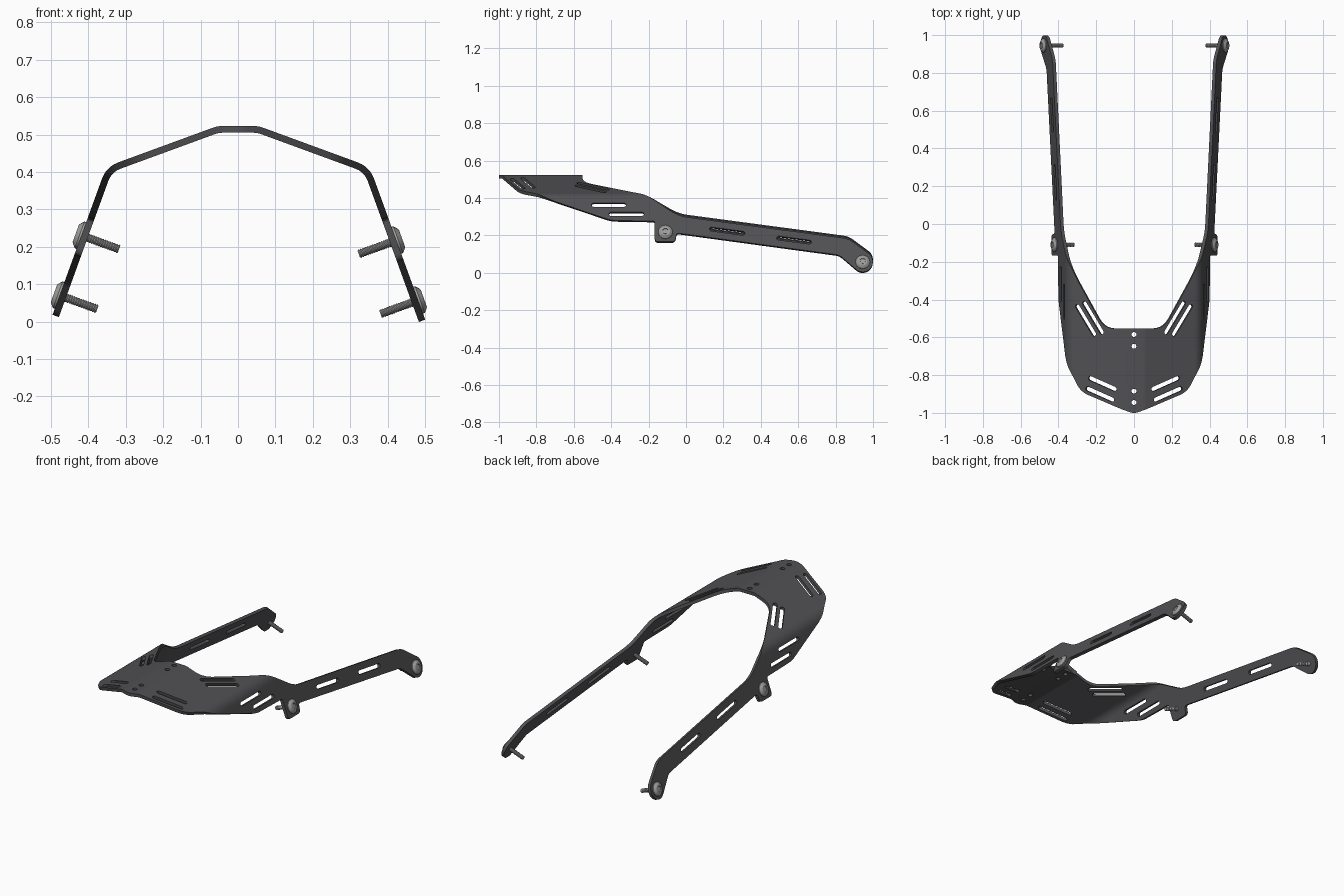
import bpy, bmesh, math
from mathutils import Vector, Matrix

if "Cube" in bpy.data.objects:
    bpy.data.objects.remove(bpy.data.objects["Cube"])

HALF = 0.009                      # half the sheet thickness
LEFT_LIFT = 0.013                 # the left arm sits slightly higher


def material(name, rgb):
    m = bpy.data.materials.new(name)
    m.diffuse_color = (*rgb, 1)
    m.use_nodes = True
    m.node_tree.nodes["Principled BSDF"].inputs["Base Color"].default_value = m.diffuse_color
    return m


dark = material("dark coated metal", (0.081, 0.079, 0.085))
steel = material("steel", (0.34, 0.34, 0.335))


def rounded(points, steps=5):
    """Soften each corner of (a, b, cut length) points; zero keeps it sharp."""
    out = []
    for i, (a, b, r) in enumerate(points):
        p = Vector((a, b))
        if r == 0:
            out.append(p)
            continue
        before = Vector(points[i - 1][:2]) - p
        after = Vector(points[(i + 1) % len(points)][:2]) - p
        s = p + before.normalized() * min(r, before.length * 0.49)
        e = p + after.normalized() * min(r, after.length * 0.49)
        for k in range(steps + 1):
            t = k / steps
            out.append(s * (1 - t) ** 2 + p * 2 * t * (1 - t) + e * t * t)
    return out


# Bent cross-section of the sheet (x, z), centre to right edge
path = rounded([(0, 0.514, 0), (0.053, 0.514, 0.012),
                (0.345, 0.407, 0.03), (0.511, -0.05, 0)])
dist = [0.0]
for p, q in zip(path, path[1:]):
    dist.append(dist[-1] + (q - p).length)
seg_n = [Vector((-(q - p).y, (q - p).x)).normalized() for p, q in zip(path, path[1:])]
node_n = [seg_n[0]] + [(a + b).normalized() for a, b in zip(seg_n, seg_n[1:])] + [seg_n[-1]]


def bend(u, y, w):
    """Place a flat-pattern point on the bent sheet."""
    d = abs(u)
    i = max(k for k in range(len(dist) - 1) if dist[k] <= d)
    t = (d - dist[i]) / (dist[i + 1] - dist[i])
    p = (path[i] + node_n[i] * w).lerp(path[i + 1] + node_n[i + 1] * w, t)
    return Vector((math.copysign(1, u) * p.x if u else 0, y, p.y))


def u_of(axis, value):
    """Flat distance at which the section reaches an x (0) or z (1) value."""
    for i in range(len(path) - 1):
        a, b = path[i][axis], path[i + 1][axis]
        if a != b and min(a, b) <= value <= max(a, b):
            return dist[i] + (value - a) / (b - a) * (dist[i + 1] - dist[i])
    return dist[-1]


def top(side, x, y, r=0):
    return (side * u_of(0, x), y, r)


def flank(side, y, z, r=0):
    lift = LEFT_LIFT if side < 0 and y > -0.168 else 0
    return (side * u_of(1, z + lift), y, r)


def half_outline(s):
    pts = [top(s, 0.28, -0.888, 0.05), top(s, 0.318, -0.81, 0.04),
           flank(s, -0.73, 0.388, 0.05), flank(s, -0.40, 0.277, 0.03),
           flank(s, -0.168, 0.273, 0.008), flank(s, -0.167, 0.163, 0.02),
           flank(s, -0.058, 0.163, 0.02), flank(s, -0.05, 0.210, 0.015),
           flank(s, 0.82, 0.092, 0.02)]
    for k in range(13):           # round arm end
        a = math.radians(-130 + 15 * k)
        pts.append(flank(s, 0.945 + 0.054 * math.cos(a), 0.056 + 0.054 * math.sin(a)))
    pts += [flank(s, 0.87, 0.179, 0.03), flank(s, -0.04, 0.300, 0.05),
            flank(s, -0.20, 0.403, 0.06), top(s, 0.30, -0.29, 0.03),
            top(s, 0.155, -0.553, 0.06)]
    return pts


def slot(a, b, width):
    a, b = Vector(a[:2]), Vector(b[:2])
    d = (b - a).normalized()
    base, r = math.atan2(d.y, d.x), width / 2
    pts = []
    for c, start in ((b - d * r, base - math.pi / 2), (a + d * r, base + math.pi / 2)):
        for k in range(9):
            t = start + math.pi * k / 8
            pts.append(c + r * Vector((math.cos(t), math.sin(t))))
    return pts


# Flat pattern: outline, slots and centre holes
right, left = half_outline(1), half_outline(-1)
loops = [rounded([(0, -1.006, 0.03)] + right + left[::-1])]
for s in (1, -1):
    for a, b in [((0.162, -0.583), (0.265, -0.41)), ((0.203, -0.592), (0.302, -0.427)),
                 ((0.09, -0.878), (0.238, -0.812)), ((0.103, -0.934), (0.252, -0.868))]:
        loops.append(slot(top(s, *a), top(s, *b), 0.023))
    for a, b in [((-0.505, 0.360), (-0.32, 0.360)), ((-0.412, 0.311), (-0.225, 0.311)),
                 ((0.125, 0.232), (0.315, 0.207)), ((0.485, 0.184), (0.67, 0.160))]:
        loops.append(slot(flank(s, *a), flank(s, *b), 0.022))
for y in (-0.585, -0.647, -0.885, -0.945):
    loops.append([Vector((0.013 * math.cos(t * math.pi / 8), y + 0.013 * math.sin(t * math.pi / 8)))
                  for t in range(16)])

curve = bpy.data.curves.new("flat_pattern", 'CURVE')
curve.dimensions, curve.fill_mode, curve.extrude = '2D', 'BOTH', HALF
for loop in loops:
    sp = curve.splines.new('POLY')
    sp.points.add(len(loop) - 1)
    for pt, v in zip(sp.points, loop):
        pt.co = (v.x, v.y, 0, 1)
    sp.use_cyclic_u = True
flat = bpy.data.objects.new("flat_pattern", curve)
bpy.context.collection.objects.link(flat)
mesh = bpy.data.meshes.new_from_object(flat.evaluated_get(bpy.context.evaluated_depsgraph_get()))
bpy.data.objects.remove(flat)

# Fold the flat pattern along its bend lines
bm = bmesh.new()
bm.from_mesh(mesh)
bmesh.ops.remove_doubles(bm, verts=bm.verts, dist=1e-5)
for d in dist[1:-1]:
    for s in (1, -1):
        bmesh.ops.bisect_plane(bm, geom=bm.verts[:] + bm.edges[:] + bm.faces[:], dist=1e-6,
                               plane_co=(s * d, 0, 0), plane_no=(1, 0, 0))
for v in bm.verts:
    v.co = bend(v.co.x, v.co.y, v.co.z)
bmesh.ops.recalc_face_normals(bm, faces=bm.faces)
bm.to_mesh(mesh)
bm.free()
mesh.materials.clear()
mesh.materials.append(dark)


def finish(name, me):
    ob = bpy.data.objects.new(name, me)
    bpy.context.collection.objects.link(ob)
    bpy.ops.object.select_all(action='DESELECT')
    ob.select_set(True)
    bpy.context.view_layer.objects.active = ob
    bpy.ops.object.shade_smooth_by_angle(angle=math.radians(30))
    return ob


rack = finish("rack_plate", mesh)
rack.modifiers.new("even shading", 'WEIGHTED_NORMAL').keep_sharp = True


def lathe(name, profile, matrix, mat, sides=24):
    """Turn (radius, height) points around the local z axis."""
    b = bmesh.new()
    vs = [b.verts.new((r, 0, h)) for r, h in profile]
    es = [b.edges.new(e) for e in zip(vs, vs[1:])]
    bmesh.ops.spin(b, geom=vs + es, cent=(0, 0, 0), axis=(0, 0, 1),
                   angle=2 * math.pi, steps=sides)
    bmesh.ops.remove_doubles(b, verts=b.verts, dist=1e-5)
    bmesh.ops.recalc_face_normals(b, faces=b.faces)
    b.transform(matrix)
    me = bpy.data.meshes.new(name)
    b.to_mesh(me)
    b.free()
    me.materials.append(mat)
    return finish(name, me)


# Bolts: flanged button head, hex socket floor and threaded shank
head = [(0, 0), (0.038, 0), (0.038, 0.005), (0.029, 0.013), (0.024, 0.016),
        (0.016, 0.016), (0.016, 0.009), (0, 0.009)]
shank = [(0, 0.002)]
for k in range(17):
    shank += [(0.0118, -0.0065 * k), (0.0098, -0.0065 * k - 0.00325)]
shank.append((0, shank[-1][1]))
for s, side in ((1, "right"), (-1, "left")):
    for place, y, z in (("middle", -0.11, 0.214), ("rear", 0.945, 0.054)):
        u, y, _ = flank(s, y, z)
        axis = Vector((s * math.cos(math.radians(20)), 0, math.sin(math.radians(20))))
        m = Matrix.Translation(bend(u, y, HALF)) @ axis.to_track_quat('Z', 'Y').to_matrix().to_4x4()
        lathe(f"{side}_{place}_bolt_head", head, m, steel)
        lathe(f"{side}_{place}_hex_socket", [(0, 0.0085), (0.0145, 0.0085), (0.0145, 0.012), (0, 0.012)],
              m, steel, 6)
        lathe(f"{side}_{place}_bolt_shank", shank, m, steel, 16)
